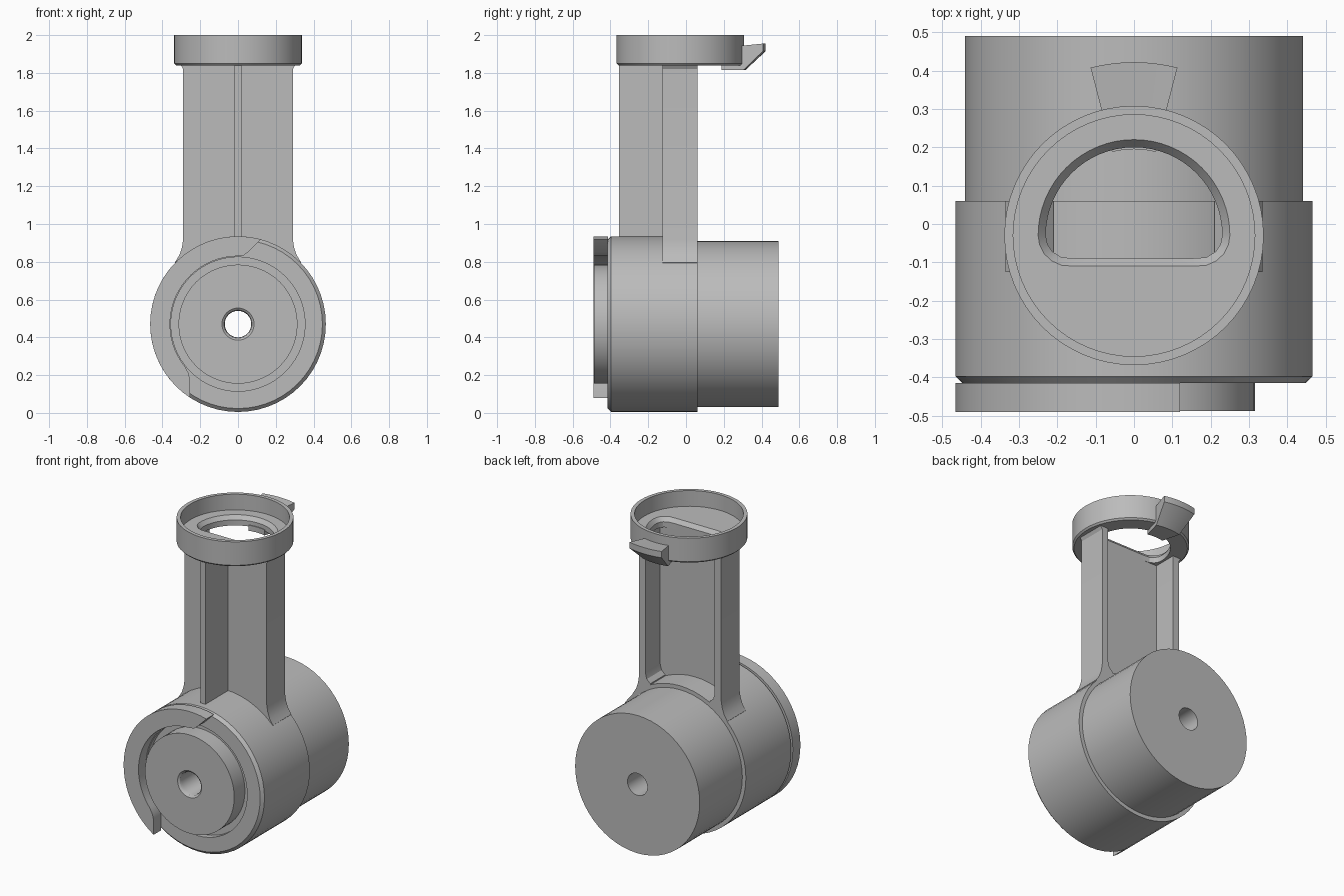
import bpy, bmesh, math
from math import cos, sin, pi, radians, sqrt

cube = bpy.data.objects.get("Cube")
if cube:
    bpy.data.objects.remove(cube, do_unlink=True)

GREY = (0.5, 0.5, 0.5, 1)
mat = bpy.data.materials.new("plain grey")
mat.use_nodes = True
mat.diffuse_color = GREY
mat.node_tree.nodes["Principled BSDF"].inputs["Base Color"].default_value = GREY

DRUM_Z = 0.47    # height of the drum axis
RING_Y = -0.03   # depth of the ring axis


def skin(name, loops, closed=False):
    """Join equal-length loops into a solid, capping the ends unless closed."""
    bm = bmesh.new()
    rows = [[bm.verts.new(p) for p in loop] for loop in loops]
    n = len(rows[0])
    pairs = list(zip(rows, rows[1:])) + ([(rows[-1], rows[0])] if closed else [])
    for a, b in pairs:
        for i in range(n):
            j = (i + 1) % n
            bm.faces.new((a[i], a[j], b[j], b[i]))
    if not closed:
        bm.faces.new(rows[0])
        bm.faces.new(rows[-1])
    bmesh.ops.recalc_face_normals(bm, faces=bm.faces)
    mesh = bpy.data.meshes.new(name)
    bm.to_mesh(mesh)
    bm.free()
    mesh.materials.append(mat)
    obj = bpy.data.objects.new(name, mesh)
    bpy.context.collection.objects.link(obj)
    bpy.ops.object.select_all(action="DESELECT")
    obj.select_set(True)
    bpy.context.view_layer.objects.active = obj
    bpy.ops.object.shade_smooth_by_angle(angle=radians(25))
    return obj


def prism(name, outline, y0, y1):
    """Extrude an x-z outline along y."""
    return skin(name, [[(x, y, z) for x, z in outline] for y in (y0, y1)])


def box(name, x, y0, y1, z0, z1):
    return prism(name, [(-x, z0), (x, z0), (x, z1), (-x, z1)], y0, y1)


def arc(r, a0, a1, n):
    steps = [radians(a0 + (a1 - a0) * i / n) for i in range(n + 1)]
    return [(r * cos(a), r * sin(a)) for a in steps]


# Drum with front boss, groove, stepped back and axle hole: (radius, y)
drum = [(0.07, -0.465), (0.075, -0.48), (0.085, -0.488), (0.315, -0.488),
        (0.315, -0.38), (0.355, -0.38), (0.355, -0.415), (0.447, -0.415),
        (0.465, -0.397), (0.465, 0.06), (0.44, 0.06), (0.44, 0.49), (0.07, 0.49)]
SEG = 56
skin("drum", [[(r * cos(2 * pi * i / SEG), y, DRUM_Z + r * sin(2 * pi * i / SEG))
               for i in range(SEG)] for r, y in drum], closed=True)

# C-shaped stop on the drum front
stop = arc(0.465, 75, 237, 28) + [(-0.255, -0.29), (-0.262, -0.26)]
stop += arc(0.36, 219, 91, 24) + [(0.03, 0.364), (0.055, 0.383)]
prism("front_stop", [(x, z + DRUM_Z) for x, z in stop], -0.49, -0.414)

# Column: two side flanges, a web between them and a front rib
flange = [(0.335, 0.797), (0.312, 0.832), (0.297, 0.875), (0.29, 0.92),
          (0.29, 1.82), (0.305, 1.845), (0.245, 1.845), (0.245, 0.95),
          (0.235, 0.915), (0.21, 0.892), (0.2, 0.75), (0.3, 0.75)]
for side, s in (("left", 1), ("right", -1)):
    prism(side + "_flange", [(s * x, z) for x, z in flange], -0.125, 0.06)
box("web", 0.25, -0.125, -0.09, 0.85, 1.845)
box("front_rib", 0.018, -0.355, -0.12, 0.88, 1.845)


# Top cup with a countersunk D-shaped opening in its floor
def d_radius(a, r, c):
    """Distance to a half circle closed by a flat with rounded corners."""
    if sin(a) >= 0:
        return r
    flat = c / -sin(a)
    if abs(flat * cos(a)) <= r - c:
        return flat
    k = r - c
    return k * abs(cos(a)) + sqrt(max(0, c * c - (k * sin(a)) ** 2))


def cup_loop(r, z, corner=None, n=64):
    pts = []
    for i in range(n):
        a = 2 * pi * i / n
        d = d_radius(a, r, corner) if corner else r
        pts.append((d * cos(a), RING_Y + d * sin(a), z))
    return pts


skin("top_cup", [cup_loop(0.23, 1.84, 0.06), cup_loop(0.23, 1.875, 0.06),
                 cup_loop(0.25, 1.9, 0.08), cup_loop(0.315, 1.9),
                 cup_loop(0.315, 2), cup_loop(0.338, 2),
                 cup_loop(0.338, 1.85), cup_loop(0.328, 1.84)], closed=True)

# Tab at the back of the cup, swept about the cup axis: (radius, z)
tab = [(0.225, 1.815), (0.345, 1.815), (0.452, 1.915), (0.452, 1.955),
       (0.328, 1.943), (0.328, 1.85), (0.225, 1.85)]
sweep = [radians(75.5 + 29 * i / 8) for i in range(9)]
skin("back_tab", [[(r * cos(a), RING_Y + r * sin(a), z) for r, z in tab]
                  for a in sweep])
